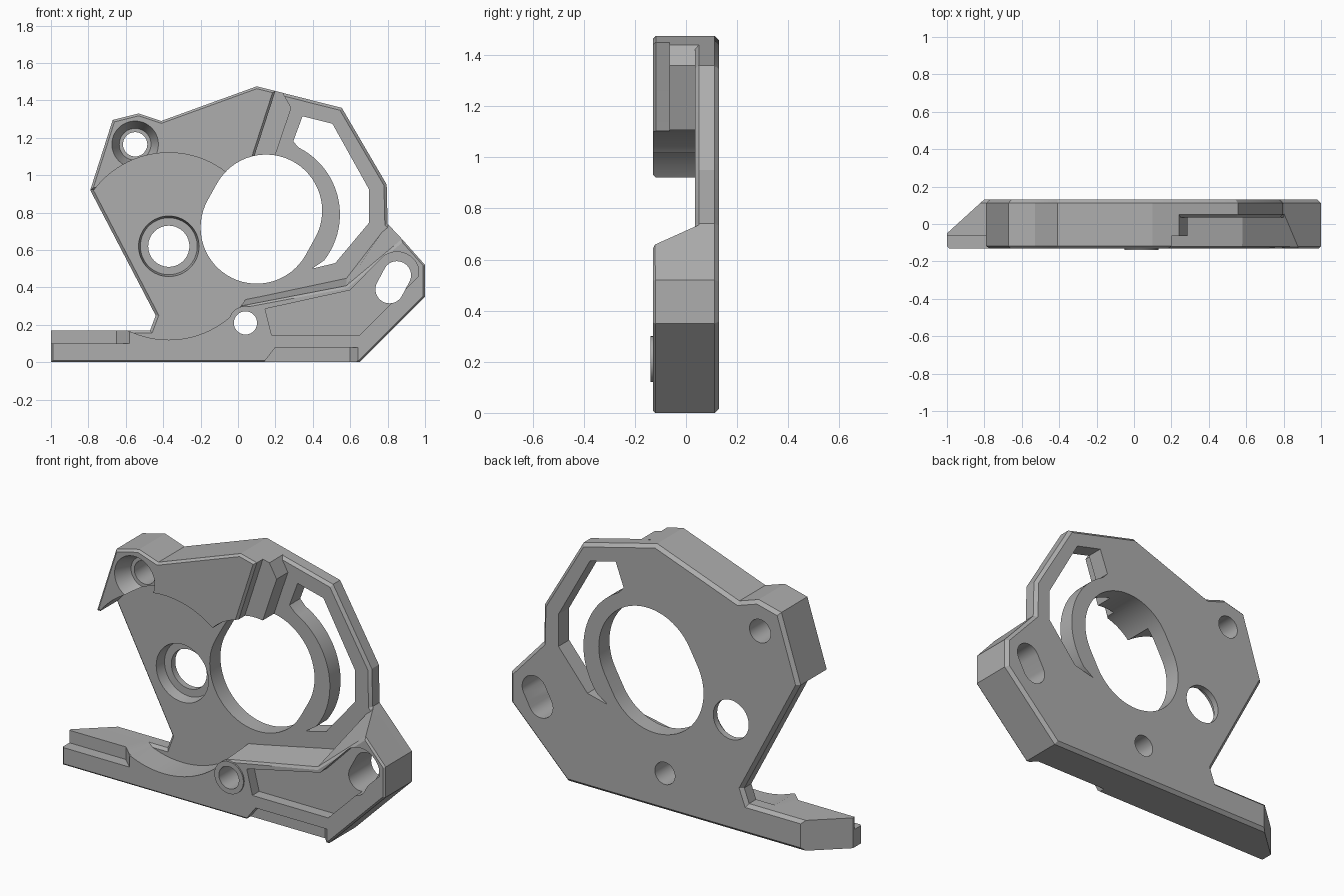
import bpy, bmesh, math

if "Cube" in bpy.data.objects:
    bpy.data.objects.remove(bpy.data.objects["Cube"], do_unlink=True)

grey = bpy.data.materials.new("plain grey")
grey.use_nodes = True
grey.diffuse_color = (0.42, 0.42, 0.42, 1)
for node in grey.node_tree.nodes:
    if node.type == 'BSDF_PRINCIPLED':
        node.inputs["Base Color"].default_value = grey.diffuse_color
        node.inputs["Roughness"].default_value = 0.6


def ring(c, r, n=64, start=0.0, sweep=math.tau, closed=True):
    """Points on an arc in the x-z plane."""
    steps = n if closed else n - 1
    return [(c[0] + r * math.cos(start + sweep * i / steps),
             c[1] + r * math.sin(start + sweep * i / steps)) for i in range(n)]


def slot(a, b, r):
    """Outline of a round-ended slot."""
    t = math.atan2(b[1] - a[1], b[0] - a[0])
    return (ring(b, r, 32, t - math.pi / 2, math.pi, False)
            + ring(a, r, 32, t + math.pi / 2, math.pi, False))


def prism(name, front, y0, y1, back=None, chamfer_front=0, chamfer_back=0):
    """Loft a front outline to a back outline, with optional chamfered rims."""
    bm = bmesh.new()
    f = [bm.verts.new((x, y0, z)) for x, z in front]
    b = [bm.verts.new((x, y1, z)) for x, z in (back or front)]
    bm.faces.new(f)
    bm.faces.new(b[::-1])
    for i in range(len(f)):
        j = (i + 1) % len(f)
        bm.faces.new((f[j], f[i], b[i], b[j]))
    bmesh.ops.recalc_face_normals(bm, faces=bm.faces)
    for y, size in ((y0, chamfer_front), (y1, chamfer_back)):
        if size:
            rim = [e for e in bm.edges if all(abs(v.co.y - y) < 1e-5 for v in e.verts)]
            bmesh.ops.bevel(bm, geom=rim, offset=size, segments=1, affect='EDGES')
    me = bpy.data.meshes.new(name)
    bm.to_mesh(me)
    bm.free()
    me.materials.append(grey)
    ob = bpy.data.objects.new(name, me)
    bpy.context.collection.objects.link(ob)
    return ob


def combine(target, tool, op='DIFFERENCE'):
    """Apply a boolean and remove the tool."""
    mod = target.modifiers.new(op.lower(), 'BOOLEAN')
    mod.operation, mod.solver, mod.object = op, 'EXACT', tool
    bpy.context.view_layer.objects.active = target
    bpy.ops.object.modifier_apply(modifier=mod.name)
    bpy.data.objects.remove(tool, do_unlink=True)


FRONT, FLOOR, BACK = -0.13, 0.035, 0.13
gear = (-0.37, 0.62)

# Back plate with the whole silhouette
top_edge = [(-0.67, 1.295), (-0.53, 1.33), (-0.41, 1.29), (0.1, 1.475)]
plate = prism("bracket_body", [(-1, 0), (0.65, 0), (1, 0.35), (1, 0.52), (0.8, 0.74),
              (0.795, 0.95), (0.555, 1.36)] + top_edge[::-1]
              + [(-0.79, 0.92), (-0.44, 0.25), (-0.47, 0.17), (-1, 0.17)],
              FLOOR, BACK, chamfer_front=0.015, chamfer_back=0.018)

# Upper thick block, its stepped right end, and the lower block with sloped top
upper = prism("upper_block", [(-0.79, 0.92)] + top_edge
              + [(0.2, 1.45), (0.09, 1.11), (0.05, 0.95), (-0.1, 0.95)],
              FRONT, 0.06, chamfer_front=0.012)
step = prism("upper_step", [(0.05, 1.0), (0.1, 1.475), (0.24, 1.44), (0.285, 1.36), (0.19, 1.08)],
             -0.065, 0.06)
foot = [(-1, 0), (0.65, 0), (1, 0.35), (1, 0.52)]
lower = prism("lower_block", foot + [(0.88, 0.655), (0.58, 0.405), (0.02, 0.30), (-0.58, 0.17), (-1, 0.17)],
              FRONT, 0.06,
              foot + [(0.8, 0.74), (0.58, 0.455), (0.04, 0.34), (-0.58, 0.17), (-1, 0.17)],
              chamfer_front=0.01)

# Round clearance in the thick blocks
for block in (upper, lower):
    combine(block, prism("clearance", ring(gear, 0.5, 96), -0.3, 0.3))
for block in (upper, step, lower):
    combine(plate, block, 'UNION')
combine(plate, prism("boss", ring((0.04, 0.21), 0.09), -0.138, -0.1), 'UNION')

# Through holes: main opening, pivot, corner screw, lower screw, adjusting slot
for outline in (slot((0.1, 0.72), (0.15, 0.81), 0.3), ring(gear, 0.11),
                ring((-0.55, 1.165), 0.065), ring((0.04, 0.21), 0.062),
                slot((0.81, 0.39), (0.85, 0.465), 0.075)):
    combine(plate, prism("hole", outline, -0.3, 0.3))

# Window between the curved rim and the outer arm
window = [(0.295, 1.18), (0.345, 1.315), (0.505, 1.275), (0.7, 0.925), (0.7, 0.745),
          (0.52, 0.53), (0.395, 0.5)]
window += ring((0.145, 0.79), 0.4, 28, math.radians(-38), math.radians(101), False)
combine(plate, prism("window", window, -0.3, 0.3))

# Pivot counterbore and screw countersink
combine(plate, prism("counterbore", ring(gear, 0.165), 0.015, 0.095, ring(gear, 0.152)))
combine(plate, prism("countersink", ring((-0.55, 1.165), 0.133), -0.15, -0.04,
                     ring((-0.55, 1.165), 0.085)))

# Shallow pocket around the adjusting slot
pocket = [(0.18, 0.145), (0.65, 0.145), (0.965, 0.46)]
pocket += ring((0.85, 0.47), 0.12, 16, math.radians(15), math.radians(120), False)
pocket += [(0.6, 0.385), (0.145, 0.285)]
combine(plate, prism("pocket", pocket, -0.2, -0.07))

# Recesses along the foot and the bottom edge
combine(plate, prism("foot_recess", [(-1.1, 0.1), (-0.56, 0.1), (-0.56, 0.3), (-1.1, 0.3)],
                     -0.15, -0.065, [(-1.1, 0.1), (-0.65, 0.1), (-0.65, 0.3), (-1.1, 0.3)]))
combine(plate, prism("bottom_recess", [(0.1, -0.05), (0.2, 0.08), (0.66, 0.08), (0.66, -0.05)],
                     -0.15, -0.085, [(0.1, -0.05), (0.2, 0.08), (0.6, 0.08), (0.6, -0.05)]))

# Slanted rear end of the foot
combine(plate, prism("foot_end", [(-1.2, -0.1), (-1.0, -0.1), (-1.0, 0.4), (-1.2, 0.4)], -0.05, 0.15,
                     [(-1.2, -0.1), (-0.78, -0.1), (-0.78, 0.4), (-1.2, 0.4)]))

bpy.ops.object.select_all(action='DESELECT')
plate.select_set(True)
bpy.context.view_layer.objects.active = plate
bpy.ops.object.shade_smooth_by_angle(angle=math.radians(25))
